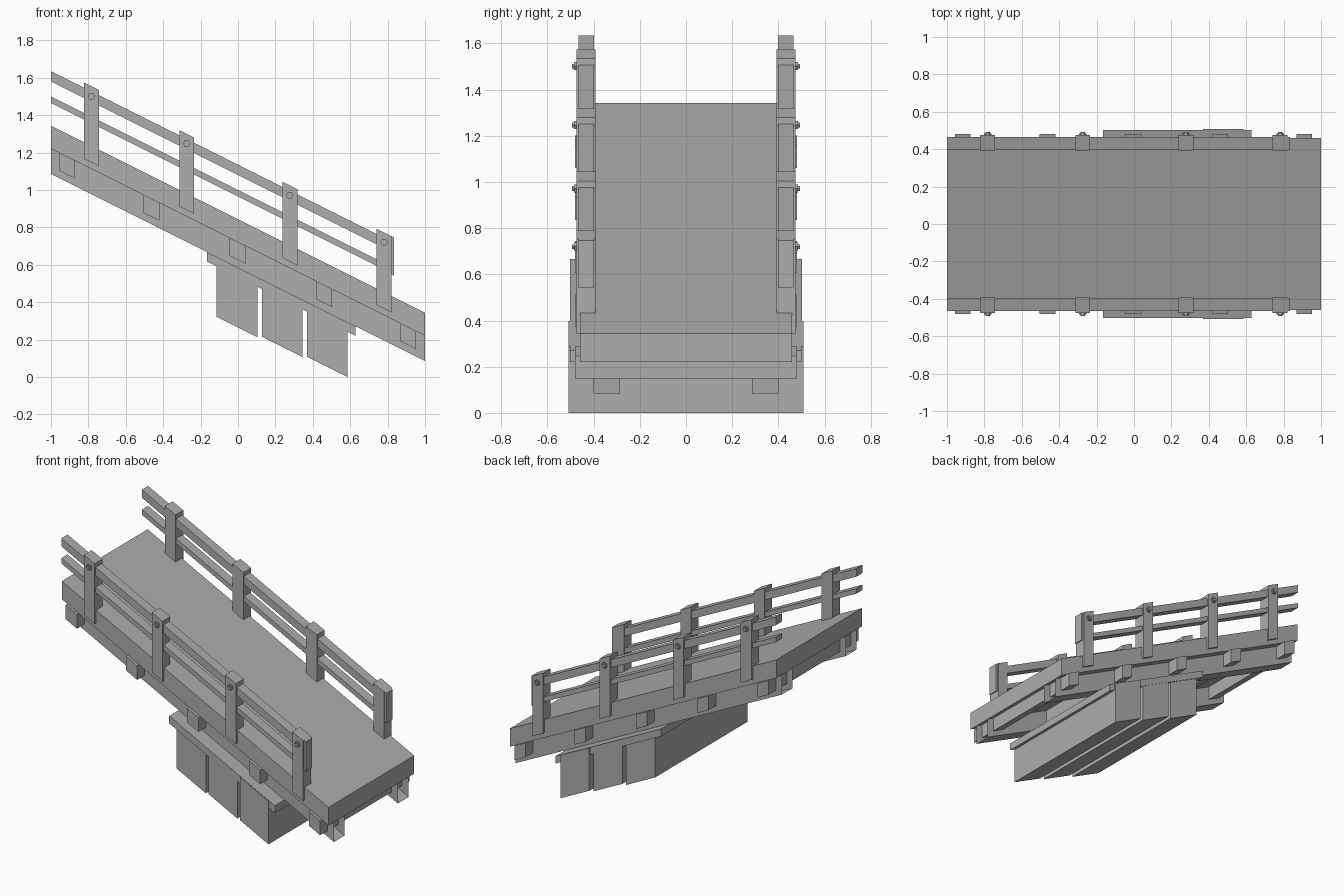
import bpy
import bmesh
import math

SLOPE = -0.5

cube = bpy.data.objects.get("Cube")
if cube:
    bpy.data.objects.remove(cube, do_unlink=True)

grey = bpy.data.materials.new("plain_grey")
grey.use_nodes = True
colour = (0.42, 0.42, 0.42, 1)
grey.diffuse_color = colour
grey.node_tree.nodes["Principled BSDF"].inputs["Base Color"].default_value = colour


def finish(name, bm):
    bmesh.ops.recalc_face_normals(bm, faces=bm.faces)
    mesh = bpy.data.meshes.new(name)
    bm.to_mesh(mesh)
    bm.free()
    mesh.materials.append(grey)
    obj = bpy.data.objects.new(name, mesh)
    bpy.context.collection.objects.link(obj)
    return obj


def slanted_box(name, x, y, z, open_ends=False):
    """Box whose top and bottom follow the slope; z is its height at x = 0."""
    bm = bmesh.new()
    bmesh.ops.create_cube(bm, size=1)
    bmesh.ops.recalc_face_normals(bm, faces=bm.faces)
    if open_ends:
        ends = [f for f in bm.faces if abs(f.normal.x) > 0.9]
        bmesh.ops.delete(bm, geom=ends, context='FACES_ONLY')
    for v in bm.verts:
        px, py, pz = (r[0] if c < 0 else r[1] for r, c in zip((x, y, z), v.co))
        v.co = (px, py, pz + SLOPE * px)
    return finish(name, bm)


def around(centre, half):
    return centre - half, centre + half


def mirrored(y, side):
    return tuple(sorted(c * side for c in y))


def bolt(name, x, side):
    """Hexagonal bolt head on the outer face of a post."""
    bm = bmesh.new()
    for radius, inner, outer in ((0.02, 0.47, 0.485), (0.012, 0.48, 0.493)):
        made = bmesh.ops.create_cone(bm, cap_ends=True, segments=6, radius1=radius,
                                     radius2=radius, depth=outer - inner)
        for v in made["verts"]:
            a, b, c = v.co
            v.co = (x + b, side * (c + (inner + outer) / 2), 1.11 + SLOPE * x + a)
    finish(name, bm)


# Walkway deck
slanted_box("deck", (-1, 1), (-0.46, 0.46), (0.72, 0.843))

# Cross beams under the deck
for i, x in enumerate((-0.915, -0.463, -0.003, 0.46, 0.91)):
    slanted_box(f"cross_beam_{i + 1}", around(x, 0.042), (-0.48, 0.48), (0.625, 0.722))

# Long beams, railings and posts on both sides
for label, side in (("front", -1), ("back", 1)):
    slanted_box(f"{label}_long_beam", (-1, 1), mirrored((0.285, 0.4), side),
                (0.585, 0.72), open_ends=True)
    rail_y = mirrored((0.398, 0.465), side)
    slanted_box(f"{label}_top_rail", (-1, 0.8), rail_y, (1.08, 1.135))
    slanted_box(f"{label}_lower_rail", (-1, 0.8), rail_y, (0.965, 1.0))
    slanted_box(f"{label}_rail_end", (0.76, 0.835), rail_y, (0.96, 1.163))
    for i, x in enumerate((-0.783, -0.274, 0.277, 0.781)):
        slanted_box(f"{label}_post_{i + 1}", around(x, 0.04),
                    mirrored((0.392, 0.475), side), (0.755, 1.163))
        bolt(f"{label}_bolt_{i + 1}", x, side)

# Support plate and the three blocks beneath it
slanted_box("support_plate", (-0.165, 0.628), (-0.502, 0.502), (0.535, 0.585))
blocks = ((-0.115, 0.105, 0.495, 0.265, 0.54),
          (0.128, 0.345, 0.5, 0.28, 0.54),
          (0.37, 0.585, 0.509, 0.2925, 0.583))
for i, (x0, x1, width, low, high) in enumerate(blocks):
    slanted_box(f"support_block_{i + 1}", (x0, x1), (-width, width), (low, high))
